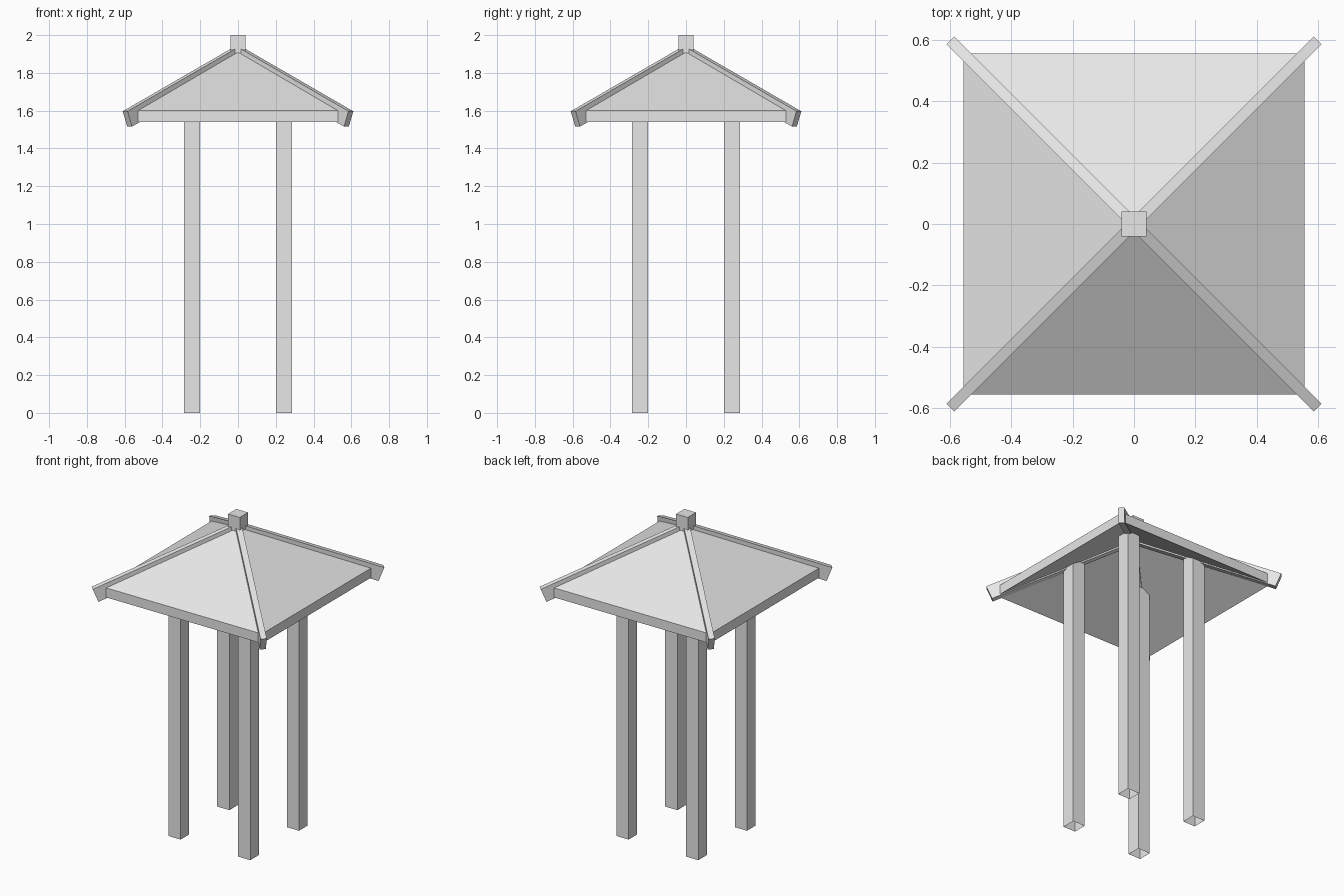
import bpy, bmesh, math
from mathutils import Matrix, Vector

default = bpy.data.objects.get("Cube")
if default:
    bpy.data.objects.remove(default, do_unlink=True)

GREY = (0.8, 0.8, 0.8, 1.0)
grey = bpy.data.materials.new("plain_grey")
grey.use_nodes = True
grey.diffuse_color = GREY
grey.node_tree.nodes["Principled BSDF"].inputs["Base Color"].default_value = GREY


def add_object(name, bm):
    bmesh.ops.recalc_face_normals(bm, faces=bm.faces)
    mesh = bpy.data.meshes.new(name)
    bm.to_mesh(mesh)
    bm.free()
    mesh.materials.append(grey)
    obj = bpy.data.objects.new(name, mesh)
    bpy.context.collection.objects.link(obj)
    return obj


def box(name, center, size, open_ends=False):
    bm = bmesh.new()
    bmesh.ops.create_cube(bm, size=1)
    if open_ends:
        caps = [f for f in bm.faces if abs(f.normal.z) > 0.5]
        bmesh.ops.delete(bm, geom=caps, context='FACES_ONLY')
    bmesh.ops.transform(bm, verts=bm.verts,
                        matrix=Matrix.Translation(center) @ Matrix.Diagonal((*size, 1)))
    return add_object(name, bm)


# Roof: hollow pyramid shell with an upright rim
EAVE, RISE, RIM_BOTTOM, RIM_TOP = 0.555, 0.325, 1.54, 1.60
bm = bmesh.new()
rings = []
for z in (RIM_BOTTOM, RIM_TOP):
    ring = [bm.verts.new((sx * EAVE, sy * EAVE, z))
            for sx, sy in ((-1, -1), (1, -1), (1, 1), (-1, 1))]
    rings.append((ring, bm.verts.new((0, 0, z + RISE))))
for i in range(4):
    j = (i + 1) % 4
    for ring, apex in rings:
        bm.faces.new((ring[i], ring[j], apex))
    low, high = rings[0][0], rings[1][0]
    bm.faces.new((low[i], low[j], high[j], high[i]))
add_object("roof", bm)

# Posts: open-ended square tubes reaching into the roof
POST, POST_TOP, POST_WIDTH = 0.2425, 1.75, 0.085
# Hip beams: square-ended, running down the four roof corners
HIP_TOP = Vector((0.03, 0, 1.93))
HIP_END = Vector((0.845, 0, 1.597))
HIP_WIDTH, HIP_DEPTH = 0.036, 0.088
run = HIP_END - HIP_TOP
tilt = math.atan2(-run.z, run.x)
for side, sx in (("left", 1), ("right", -1)):
    for end, sy in (("front", -1), ("back", 1)):
        box(f"{end}_{side}_post", (sx * POST, sy * POST, POST_TOP / 2),
            (POST_WIDTH, POST_WIDTH, POST_TOP), open_ends=True)
        hip = box(f"{end}_{side}_hip_beam", (run.length / 2, 0, -HIP_DEPTH / 2),
                  (run.length, HIP_WIDTH, HIP_DEPTH))
        hip.data.transform(Matrix.Rotation(math.atan2(sy, sx), 4, 'Z')
                           @ Matrix.Translation(HIP_TOP)
                           @ Matrix.Rotation(tilt, 4, 'Y'))

# Finial block at the peak
box("roof_cap", (0, 0, 1.9525), (0.082, 0.082, 0.095))
